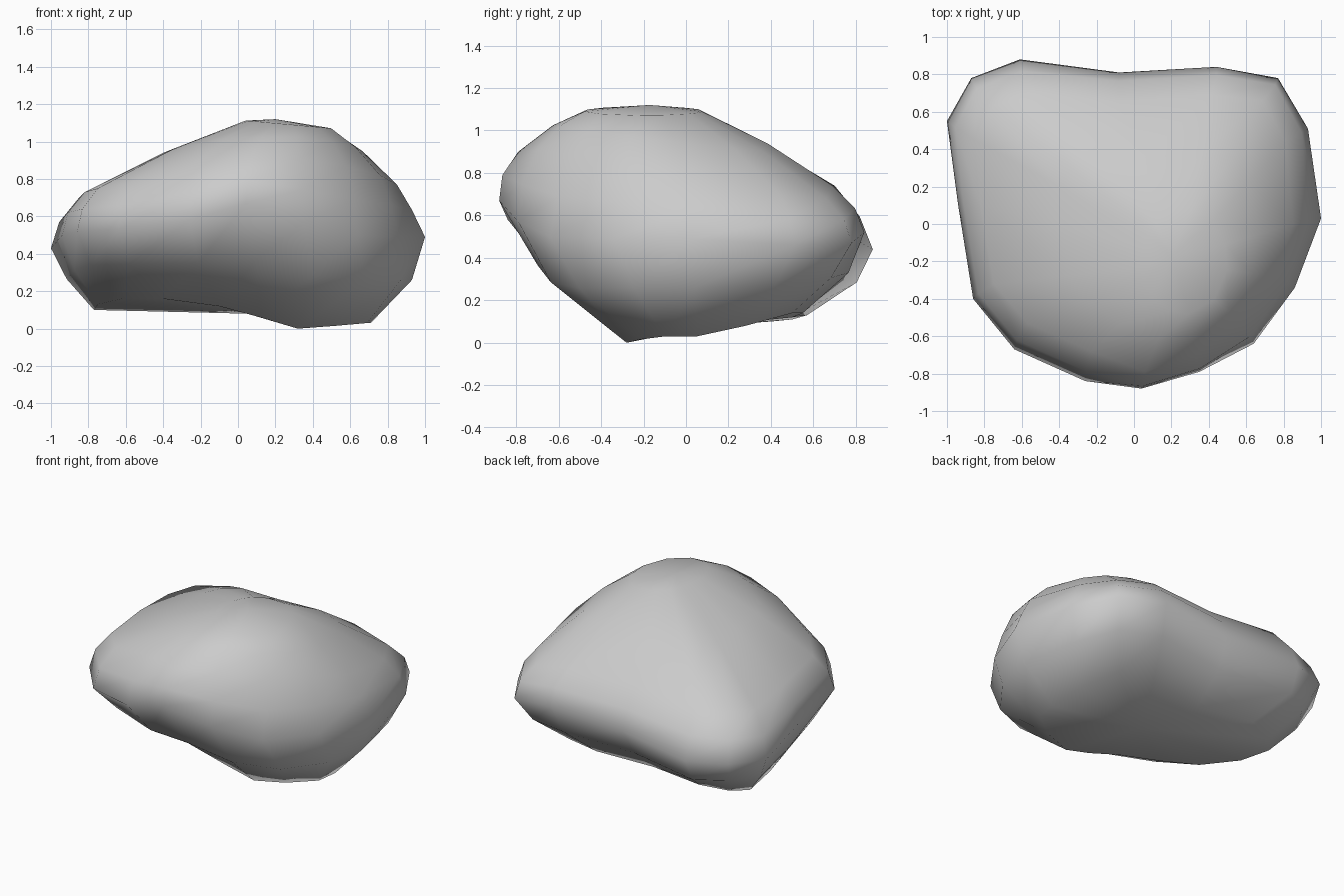
import bpy, bmesh, math
from mathutils import Vector

# Widest outline of the stone, counter-clockwise from +x
girth = [(1, .03, .49), (.93, .51, .46), (.77, .78, .47), (.44, .84, .52),
         (-.08, .81, .48), (-.61, .88, .44), (-.87, .78, .45), (-1, .55, .43),
         (-.94, .1, .5), (-.86, -.4, .52), (-.64, -.67, .53), (-.26, -.84, .58),
         (.04, -.88, .67), (.35, -.79, .57), (.64, -.64, .5), (.86, -.34, .49)]
# Upper shoulder, one point per outline point
shoulder = [(.85, 0, .77), (.81, .44, .70), (.69, .66, .68), (.41, .69, .74),
            (-.08, .65, .74), (-.55, .70, .74), (-.76, .62, .72), (-.85, .45, .70),
            (-.82, .1, .73), (-.75, -.32, .75), (-.57, -.53, .78), (-.23, -.68, .88),
            (.06, -.79, .90), (.33, -.70, .91), (.58, -.53, .87), (.76, -.28, .82)]
# Underside rim
foot = [(.71, .05, .03), (.67, .28, .08), (.54, .5, .14), (.3, .55, .14),
        (-.1, .5, .12), (-.5, .57, .13), (-.68, .5, .11), (-.77, .4, .10),
        (-.75, .15, .13), (-.62, -.1, .16), (-.4, -.22, .16), (-.1, -.28, .12),
        (.12, -.3, .06), (.32, -.28, 0), (.52, -.22, .015), (.69, -.1, .03)]
# Outward bulge of the flank below the girth, per outline point
lower = [.075, .06, .06, .08, .06, .1, .05, .035, .03, .05, .08, .1, .11, .12, .12, .1]
upper = [.005, .03, .035, .035, .035, .035, .035, .035, .03, .03, .03, .03, .03, .03, .02, .01]
N = len(girth)


def between(a, b, bulge, up):
    """Ring halfway between two rings, pushed outward and upward."""
    ring = []
    for p, q, k in zip(a, b, bulge):
        m = (Vector(p) + Vector(q)) / 2
        ring.append(m + Vector((m.x, m.y, 0)).normalized() * k + Vector((0, 0, up)))
    return ring


# Rounded crown near the peak, tilted a little to the right
crown = []
for x, y, z in shoulder:
    a = math.atan2(y + .2, x - .27)
    cx, cy = .27 + .23 * math.cos(a), -.2 + .28 * math.sin(a)
    crown.append((cx, cy, 1.092 - .09 * (cx - .27)))

rings = [foot, between(foot, girth, lower, 0), girth,
         between(girth, shoulder, upper, .005), shoulder,
         between(shoulder, crown, [0] * N, .025), crown]

# Skin the rings and close both ends
bm = bmesh.new()
loops = [[bm.verts.new(p) for p in r] for r in rings]
for lo, hi in zip(loops, loops[1:]):
    for i in range(N):
        j = (i + 1) % N
        bm.faces.new((lo[i], lo[j], hi[j], hi[i]))
for loop, tip in ((loops[0], (.05, .12, .08)), (loops[-1], (.2, -.17, 1.12))):
    t = bm.verts.new(tip)
    for i in range(N):
        bm.faces.new((loop[i], loop[(i + 1) % N], t))
bmesh.ops.recalc_face_normals(bm, faces=bm.faces)
for f in bm.faces:
    f.smooth = True

mesh = bpy.data.meshes.new("stone")
bm.to_mesh(mesh)
bm.free()
bpy.context.collection.objects.link(bpy.data.objects.new("stone", mesh))
